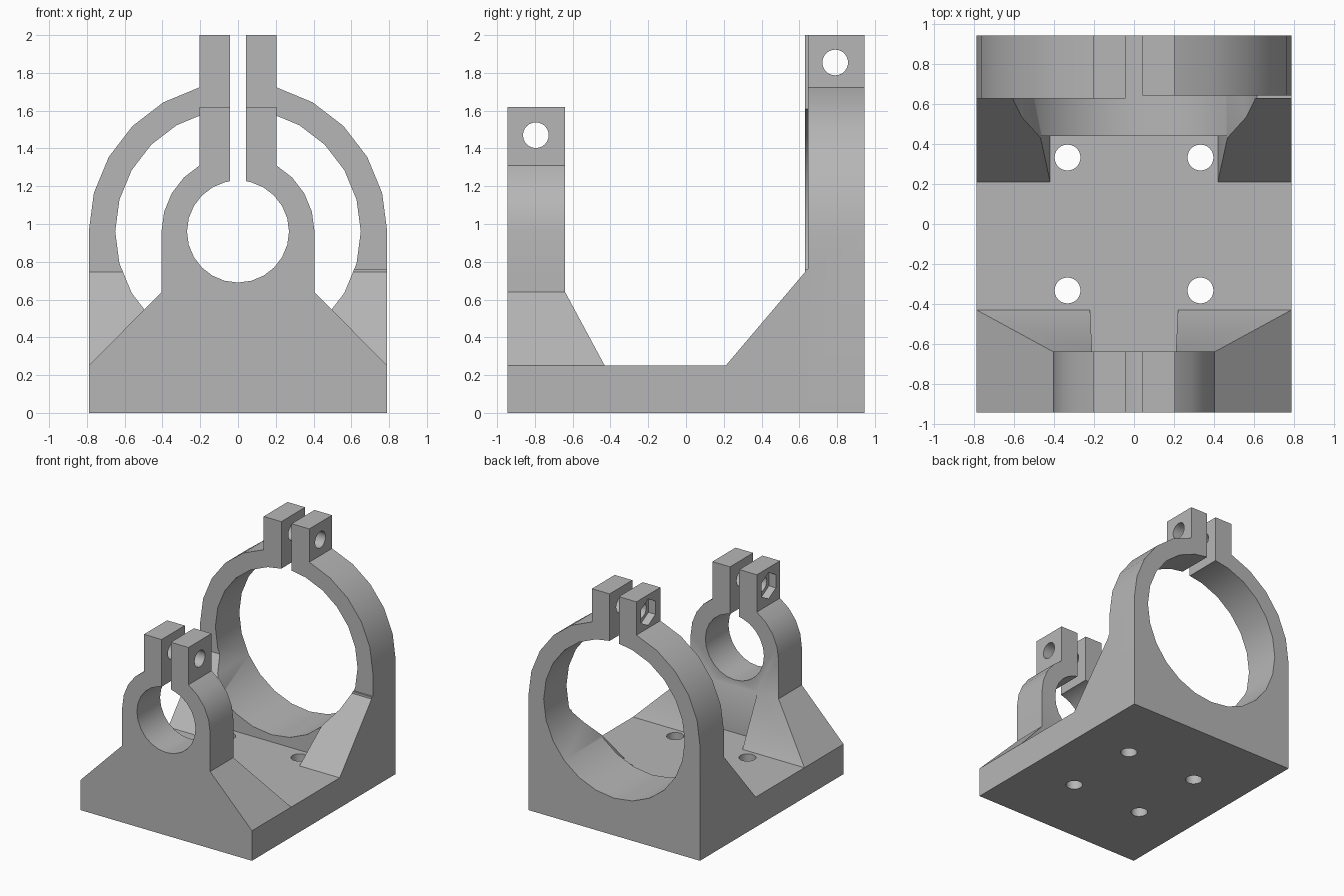
import bpy, bmesh
from math import sin, cos, radians, sqrt
from mathutils import Vector

if "Cube" in bpy.data.objects:
    bpy.data.objects.remove(bpy.data.objects["Cube"], do_unlink=True)

W, D, BASE = 0.79, 0.945, 0.25      # half width, half depth, plate height
AXIS, GAP, LUG = 0.96, 0.0425, 0.205  # bore height, slot half width, lug outer x

grey = bpy.data.materials.new("plain_grey")
grey.use_nodes = True
colour = (0.47, 0.47, 0.47, 1)
grey.diffuse_color = colour
grey.node_tree.nodes["Principled BSDF"].inputs["Base Color"].default_value = colour


def finish(name, bm):
    bmesh.ops.recalc_face_normals(bm, faces=bm.faces)
    mesh = bpy.data.meshes.new(name)
    bm.to_mesh(mesh)
    bm.free()
    mesh.materials.append(grey)
    ob = bpy.data.objects.new(name, mesh)
    bpy.context.collection.objects.link(ob)
    return ob


def prism(name, pts, axis, a, b):
    """Extrude a 2D outline along an axis from a to b."""
    place = {"x": lambda p, t: (t, p[0], p[1]),
             "y": lambda p, t: (p[0], t, p[1]),
             "z": lambda p, t: (p[0], p[1], t)}[axis]
    bm = bmesh.new()
    face = bm.faces.new([bm.verts.new(place(p, a)) for p in pts])
    shift = Vector(place((0, 0), b - a))
    new = bmesh.ops.extrude_face_region(bm, geom=[face], use_keep_orig=True)["geom"]
    bmesh.ops.translate(bm, vec=shift, verts=[v for v in new if isinstance(v, bmesh.types.BMVert)])
    return finish(name, bm)


def hull(name, pts):
    bm = bmesh.new()
    for p in pts:
        bm.verts.new(p)
    bmesh.ops.convex_hull(bm, input=bm.verts)
    bmesh.ops.dissolve_limit(bm, angle_limit=0.01, verts=bm.verts, edges=bm.edges)
    return finish(name, bm)


def box(name, x0, x1, y0, y1, z0, z1):
    return prism(name, [(x0, y0), (x1, y0), (x1, y1), (x0, y1)], "z", z0, z1)


def ring(u, v, r, n=24, start=0):
    return [(u + r * cos(radians(start + 360 * i / n)),
             v + r * sin(radians(start + 360 * i / n))) for i in range(n)]


def combine(target, other, operation):
    """Apply a boolean and discard the second object."""
    mod = target.modifiers.new("bool", "BOOLEAN")
    mod.operation, mod.solver, mod.object = operation, "EXACT", other
    bpy.context.view_layer.objects.active = target
    bpy.ops.object.modifier_apply(modifier=mod.name)
    bpy.data.objects.remove(other, do_unlink=True)


def clamp(name, foot, outer, inner, top, y0, y1):
    """Split clamp outline: foot, outer arc, lug, slot and bore; mirrored in x."""
    half = list(foot)
    half += [(outer * cos(radians(a)), AXIS + outer * sin(radians(a))) for a in range(0, 75, 15)]
    half += [(LUG, AXIS + sqrt(outer ** 2 - LUG ** 2)), (LUG, top), (GAP, top),
             (GAP, AXIS + sqrt(inner ** 2 - GAP ** 2))]
    half += [(inner * cos(radians(a)), AXIS + inner * sin(radians(a))) for a in range(75, -90, -15)]
    left = [(-x, z) for x, z in reversed(half)]
    return prism(name, half + [(0, AXIS - inner)] + left, "y", y0, y1)


# Rear clamp, with one half slightly thinner
REAR = 0.63
rear = clamp("rear_clamp", [(W, 0)], W, 0.65, 2.0, REAR, D)
combine(rear, box("step_cutter", 0, 1, 0.5, 0.645, 0.763, 2.2), "DIFFERENCE")

# Front clamp on a flared foot
FRONT = -0.64
front = clamp("front_clamp", [(W, 0), (W, BASE), (0.405, 0.64)], 0.405, 0.27, 1.62, -D, FRONT)

# Bolt holes through the lugs, with nut recesses on one side
for lug, y, z in ((rear, 0.79, 1.855), (front, -0.795, 1.47)):
    combine(lug, prism("bolt_cutter", ring(y, z, 0.068), "x", -1, 1), "DIFFERENCE")
    combine(lug, prism("nut_cutter", ring(y, z, 0.11, 6, 30), "x", -0.5, -0.14), "DIFFERENCE")

# Sloped rear gusset, hollowed by the bore and a flared clearance
gusset = prism("rear_gusset", [(0.21, BASE), (0.7, 0.828), (0.7, 0.1), (0.21, 0.1)], "x", -W, W)
combine(gusset, prism("bore_cutter", ring(0, AXIS, 0.65), "y", 0, 1.2), "DIFFERENCE")
flare = [(-0.42, BASE), (0.42, BASE), (0.53, 0.85), (-0.53, 0.85)]
combine(gusset, prism("flare_cutter", flare, "y", 0, 0.44), "DIFFERENCE")

# Base plate joined with all the parts
body = box("clamp_bracket", -W, W, -D, D, 0, BASE)
for part in (rear, front, gusset):
    combine(body, part, "UNION")

# Front gussets either side of the post
for s in (-1, 1):
    low = [(s * x, y, BASE) for x in (0.22, W) for y in (-0.43, -0.8)]
    high = [(s * x, y, 0.64) for x in (0.21, 0.405) for y in (FRONT, -0.8)]
    combine(body, hull("front_gusset", low + high), "UNION")

# Mounting holes in the plate
for x in (-0.333, 0.333):
    for y in (-0.333, 0.333):
        combine(body, prism("screw_cutter", ring(x, y, 0.065), "z", -0.1, 0.3), "DIFFERENCE")

# Merge flat regions, then smooth the arcs only
bm = bmesh.new()
bm.from_mesh(body.data)
bmesh.ops.remove_doubles(bm, verts=bm.verts, dist=0.0005)
bmesh.ops.dissolve_limit(bm, angle_limit=0.01, verts=bm.verts, edges=bm.edges)
bm.to_mesh(body.data)
bm.free()
for ob in bpy.context.selected_objects:
    ob.select_set(False)
body.select_set(True)
bpy.context.view_layer.objects.active = body
bpy.ops.object.shade_smooth_by_angle(angle=radians(30))
